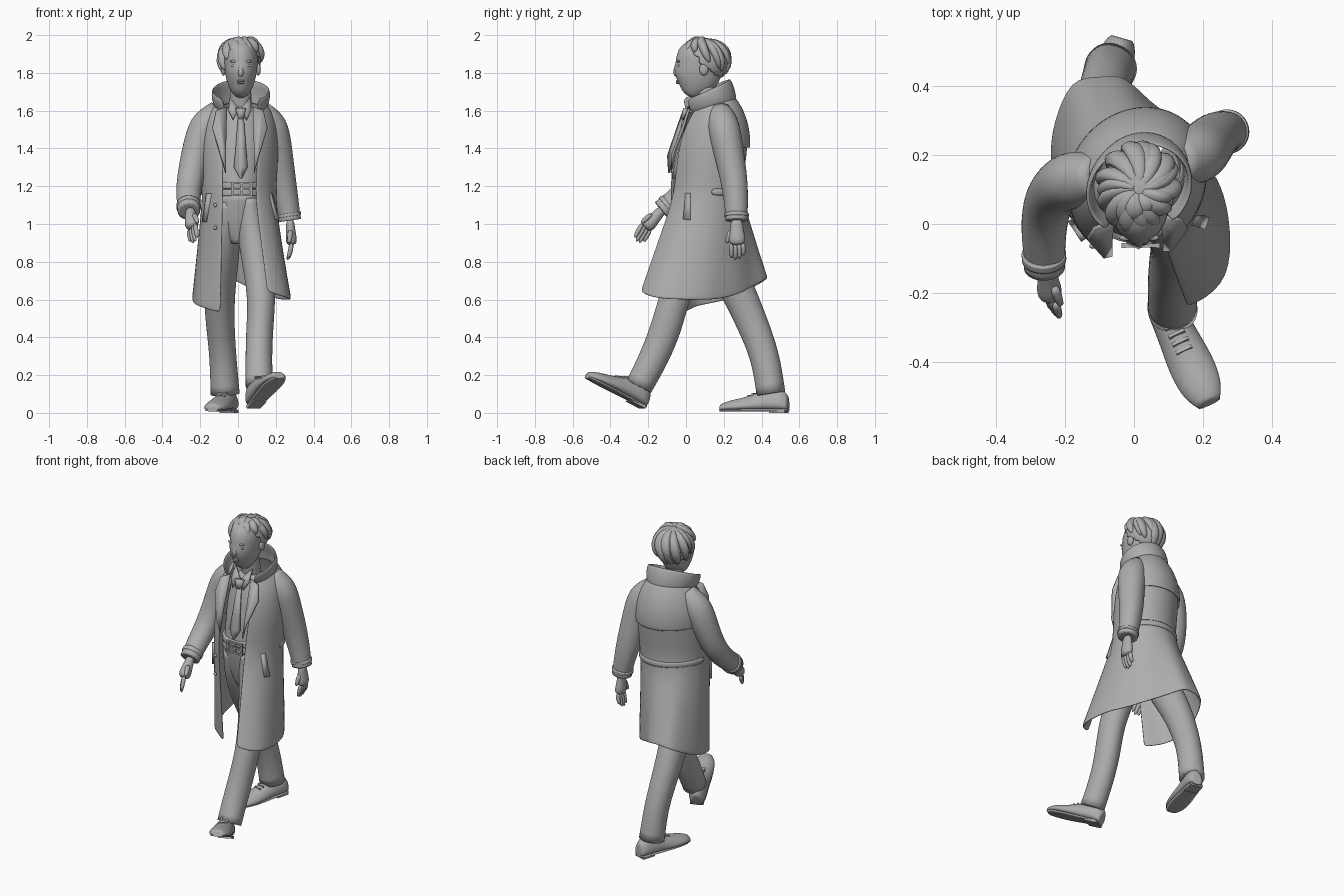
import bpy, bmesh, random
from math import sin, cos, pi, radians
from mathutils import Vector, Matrix

random.seed(4)
if "Cube" in bpy.data.objects:
    bpy.data.objects.remove(bpy.data.objects["Cube"])

grey = bpy.data.materials.new("plain_grey")
grey.use_nodes = True
tone = (.42, .42, .42, 1)
grey.diffuse_color = tone
grey.node_tree.nodes["Principled BSDF"].inputs["Base Color"].default_value = tone


def finish(name, bm, subdivide=0, thick=0, angle=50):
    """Turn a bmesh into a shaded object with optional thickness."""
    bmesh.ops.recalc_face_normals(bm, faces=bm.faces)
    mesh = bpy.data.meshes.new(name)
    bm.to_mesh(mesh)
    bm.free()
    mesh.materials.append(grey)
    mesh.shade_smooth()
    mesh.set_sharp_from_angle(angle=radians(angle))
    obj = bpy.data.objects.new(name, mesh)
    bpy.context.collection.objects.link(obj)
    if thick:
        mod = obj.modifiers.new("thickness", "SOLIDIFY")
        mod.thickness, mod.offset = thick, 0
    if subdivide:
        mod = obj.modifiers.new("smooth", "SUBSURF")
        mod.levels = mod.render_levels = subdivide
    return obj


def loft(name, rings, closed=True, crease=0, subdivide=2, thick=0, angle=180):
    """Skin a list of point rings, capping closed ones."""
    bm = bmesh.new()
    layer = bm.edges.layers.float.new("crease_edge")
    rows = [[bm.verts.new(p) for p in ring] for ring in rings]
    count = len(rows[0])
    for low, high in zip(rows, rows[1:]):
        for i in range(count if closed else count - 1):
            j = (i + 1) % count
            bm.faces.new((low[i], low[j], high[j], high[i]))
    if closed:
        for row in (rows[0], rows[-1]):
            for edge in bm.faces.new(row).edges:
                edge[layer] = crease
    return finish(name, bm, subdivide, thick, angle)


def tube(name, path, sides=10, crease=0, wobble=0, subdivide=2):
    """Limb through (x, y, z, half width, half depth) stations."""
    centres = [Vector(p[:3]) for p in path]
    rings = []
    for i, p in enumerate(path):
        along = (centres[min(i + 1, len(path) - 1)] - centres[max(i - 1, 0)]).normalized()
        side = Vector((1, 0, 0))
        side = (side - along * along.dot(side)).normalized()
        up = along.cross(side)
        ring = []
        for k in range(sides):
            a, s = 2 * pi * k / sides, 1.04 + random.uniform(-wobble, wobble)
            ring.append(centres[i] + side * cos(a) * p[3] * s + up * sin(a) * p[-1] * s)
        rings.append(ring)
    return loft(name, rings, crease=crease, subdivide=subdivide)


def plate(name, points, thick=.012):
    bm = bmesh.new()
    bm.faces.new([bm.verts.new(p) for p in points])
    return finish(name, bm, 0, thick, 30)


def box(name, centre, size):
    bm = bmesh.new()
    bmesh.ops.create_cube(bm, size=1)
    bm.transform(Matrix.Translation(centre) @ Matrix.Diagonal((*size, 1)))
    return finish(name, bm, 0, 0, 30)


def blob(name, centre, radii):
    bm = bmesh.new()
    bmesh.ops.create_uvsphere(bm, u_segments=14, v_segments=10, radius=1)
    bm.transform(Matrix.Translation(centre) @ Matrix.Diagonal((*radii, 1)))
    return finish(name, bm, angle=180)


def arc(z, cx, cy, rx, ry, gap, slope=0, count=15):
    """Open ring from right front edge round the back to the left, falling forward by slope."""
    points = []
    for i in range(count):
        a = gap + (2 * pi - 2 * gap) * i / (count - 1)
        x = cx - rx * sin(a)
        points.append(Vector((x, cy - ry * cos(a) + .12 * x, z - slope * ry * (1 + cos(a)))))
    return points


# Trench coat: body rings above the waist, then a striding hem below it
hem = [Vector(p) for p in (
    (-.09, -.02, .54), (-.16, .01, .56), (-.22, .07, .58), (-.24, .18, .6), (-.23, .3, .64),
    (-.18, .41, .71), (-.1, .43, .72), (-.03, .42, .72), (.04, .36, .68), (.13, .28, .64),
    (.21, .18, .61), (.26, .08, .61), (.28, -.05, .61), (.26, -.19, .62), (.15, -.24, .65))]
waist = arc(1.15, .005, .1, .19, .195, .45)
skirt = []
for t in (1.02, .97, .7, .35):
    row = [w.lerp(h, t) for w, h in zip(waist, hem)]
    for i, p in enumerate(row[1:-1]):
        p.y += .012 * t * (-1) ** i
    skirt.append(row)
torso = [waist, arc(1.3, .01, .11, .2, .195, .45), arc(1.45, .01, .13, .2, .198, .5),
         arc(1.57, .012, .145, .185, .16, .55), arc(1.66, .015, .15, .12, .11, .75)]
loft("coat", skirt + torso, closed=False, thick=.014)

# Upturned collar falling towards the lapels, back cape and waist strap
loft("coat_collar", [arc(1.64, .015, .135, .12, .125, .6, .25), arc(1.69, .015, .12, .148, .138, .62, .35),
                     arc(1.77, .015, .095, .152, .135, .68, .45)], closed=False, thick=.016)
loft("back_cape", [arc(1.4, .01, .125, .205, .21, 1.9), arc(1.5, .01, .135, .2, .197, 1.9),
                   arc(1.6, .014, .148, .165, .152, 1.9), arc(1.67, .015, .15, .11, .105, 1.9)],
     closed=False, thick=.01)
loft("back_strap", [arc(z, .005, .1, .2, .208, 1.6) for z in (1.15, 1.19)],
     closed=False, thick=.012, subdivide=1)


def on_skirt(t, place):
    """Point on the coat below the waist, at a fractional place along its rows."""
    i = int(place)
    a, b = (waist[k].lerp(hem[k], t) for k in (i, i + 1))
    return a.lerp(b, place - i)


# Pockets, lapels and shirt collar on both sides
for name, near, far, drift in (("left_pocket", 12.8, 12.4, -.35), ("right_pocket", 1.1, 1.5, .35)):
    plate(name, [on_skirt(t, p) for t, p in ((-.02, near), (-.02, far), (.24, far + drift), (.24, near + drift))], .034)
for side, s in (("left", 1), ("right", -1)):
    def flip(points):
        return [(.01 + s * x, y + .1 * s * x, z) for x, y, z in points]
    plate(side + "_lapel", flip(((.07, .015, 1.62), (.125, .0, 1.6), (.145, -.03, 1.51),
                                 (.1, -.085, 1.36), (.075, -.082, 1.27), (.075, -.045, 1.42))))
    plate(side + "_shirt_collar", flip(((.005, .015, 1.61), (.055, .05, 1.67), (.06, .01, 1.6), (.035, -.015, 1.55))))
for z in (.98, 1.1):
    blob("coat_button", (-.12, -.064, z), (.01, .008, .01))

# Shirt, tie, waist belt and buckle
tube("shirt", [(0, .07, 1.05, .14, .12), (0, .07, 1.2, .125, .115), (.01, .09, 1.4, .14, .11),
               (.015, .12, 1.54, .13, .11), (.015, .11, 1.64, .06, .06)])
plate("tie_knot", [(-.012, .0, 1.61), (.042, .0, 1.61), (.028, -.012, 1.555), (.002, -.012, 1.555)], .03)
tie = [(.014, -.005, 1.56), (.026, -.035, 1.4), (.036, -.05, 1.3), (.002, -.06, 1.24)]
loft("tie", [[(.015 - w, y, z), (.015, y - .008, z), (.015 + w, y, z)] for w, y, z in tie],
     closed=False, subdivide=0, thick=.012, angle=30)
for z in (1.165, 1.205):
    tube("belt", [(0, .07, z - .017, .132, .122), (0, .07, z + .017, .132, .122)], 20, crease=1)
for x in (-.03, .02, .07):
    box("buckle_bar", (x, -.062, 1.185), (.012, .014, .075))
for z in (1.152, 1.185, 1.218):
    box("buckle_rail", (.02, -.062, z), (.11, .012, .01))

# Trousers
tube("trouser_seat", [(0, .09, .9, .05, .07), (0, .08, 1.0, .115, .1), (0, .07, 1.17, .132, .12)], crease=.7)
tube("left_trouser", [(.06, .07, 1.13, .07, .105), (.07, .062, 1.0, .08, .105), (.1, .02, .82, .085, .095),
                      (.125, -.06, .62, .076, .08), (.117, -.1, .46, .073, .085), (.108, -.165, .3, .072, .08),
                      (.112, -.25, .14, .074, .074)], crease=1, wobble=.04)
tube("right_trouser", [(-.055, .075, 1.13, .075, .105), (-.065, .1, 1.0, .085, .11), (-.085, .18, .82, .09, .105),
                       (-.1, .275, .65, .085, .095), (-.097, .35, .48, .077, .086), (-.08, .42, .3, .073, .078),
                       (-.068, .45, .1, .077, .078)], crease=1, wobble=.04)


def shoe(side, heel, pitch, yaw):
    """Upper, sole, heel block and laces, placed by the heel."""
    place = (Matrix.Translation(heel) @ Matrix.Rotation(radians(yaw), 4, "Z")
             @ Matrix.Rotation(radians(-pitch), 4, "X"))
    outline = [(0, .034, .09), (-.03, .054, .13), (-.1, .056, .135), (-.17, .062, .105),
               (-.25, .07, .08), (-.33, .062, .064), (-.37, .036, .046)]
    upper, sole = [], []
    for y, w, top in outline:
        upper.append([(w * a, y, .012 + (top - .012) * b) for a, b in
                      ((-1, 0), (-1, .45), (-.6, .88), (0, 1.04), (.6, .88), (1, .45), (1, 0))])
        sole.append([(w * a, y, b) for a, b in ((-1, .006), (-1, .024), (1, .024), (1, .006))])
    parts = [loft(side + "_shoe", upper, crease=.5), loft(side + "_sole", sole, crease=1, subdivide=1, angle=40),
             box(side + "_heel", (0, -.05, .008), (.08, .085, .016))]
    for i in range(4):
        parts.append(box(side + "_lace", (0, -.14 - .024 * i, .118 - .01 * i), (.05, .01, .012)))
    for part in parts:
        part.data.transform(place)


shoe("left", (.08, -.225, .02), 25, 25)
shoe("right", (-.035, .54, 0), 0, -16)

# Sleeves with turned cuffs and straps
sleeves = {
    "right": [(-.1, .14, 1.6, .06), (-.175, .13, 1.53, .09), (-.22, .11, 1.39, .079), (-.256, .06, 1.23, .073),
              (-.264, -.04, 1.14, .065), (-.26, -.125, 1.07, .058)],
    "left": [(.12, .18, 1.6, .06), (.18, .195, 1.53, .09), (.208, .225, 1.39, .081), (.234, .255, 1.23, .074),
             (.262, .268, 1.1, .064), (.274, .268, 1.02, .058)]}
for side, path in sleeves.items():
    tube(side + "_sleeve", path, crease=1, wobble=.04)
    a, b = Vector(path[-2][:3]), Vector(path[-1][:3])
    for part, start, end, r in (("_cuff", .5, 1.02, .06), ("_cuff_strap", .55, .75, .065)):
        tube(side + part, [(*a.lerp(b, t), r) for t in (start, end)], 12, crease=1)


def hand(side, wrist, along, spread, palm, wide):
    """Palm, four curled fingers and a thumb."""
    wrist, along, spread = Vector(wrist), Vector(along).normalized(), Vector(spread).normalized()
    curl = Vector(palm)
    tube(side + "_hand", [(*(wrist + along * d), wide * s, (.072 - wide) * s)
                          for d, s in ((-.03, .8), (.03, .85), (.07, 1.1), (.115, 1))], 8)
    for i in range(4):
        root = wrist + along * .1 + spread * (.032 - .021 * i)
        size = (.085, .095, .09, .07)[i]
        tube(side + "_finger", [(*(root + along * size * t + curl * size * t * t * .5), r)
                                for t, r in ((0, .015), (.5, .015), (1, .011))], 6, subdivide=1)
    root = wrist + along * .03 + spread * .03
    tube(side + "_thumb", [(*(root + (along + spread * .35 + curl * .3) * d), r)
                           for d, r in ((0, .018), (.04, .016), (.075, .011))], 6, subdivide=1)


hand("right", (-.252, -.14, 1.06), (.06, -.5, -.55), (.5, -.6, .5), (.1, .3, -.4), .036)
hand("left", (.277, .268, 1.0), (.06, .03, -1), (0, -1, 0), (-.6, 0, 0), .029)

# Head with simple face features
tube("neck", [(.015, .13, 1.56, .065), (.015, .11, 1.66, .056), (.015, .095, 1.76, .058)])
tube("head", [(.015, .004, 1.68, .026, .03), (.015, .03, 1.712, .056, .08), (.015, .05, 1.765, .077, .122),
              (.015, .07, 1.83, .088, .126), (.015, .08, 1.9, .092, .128), (.015, .1, 1.96, .06, .08)], 14)
tube("nose", [(.015, -.044, 1.86, .009), (.015, -.052, 1.825, .012), (.015, -.06, 1.798, .016, .013),
              (.015, -.044, 1.782, .013)], 8)
for z, w in ((1.757, .022), (1.747, .018)):
    blob("lip", (.015, -.042, z), (w, .012, .006))
for s in (-1, 1):
    x = .015 + s * .036
    blob("eye", (x, -.038, 1.838), (.014, .008, .007))
    blob("brow", (x, -.04, 1.861), (.022, .009, .007))
    blob("ear", (.015 + s * .092, .095, 1.82), (.014, .024, .034))

# Swept hair: a cap trimmed at the hairline, covered in two layers of uneven locks
bm = bmesh.new()
bmesh.ops.create_uvsphere(bm, u_segments=24, v_segments=16, radius=1)
bm.transform(Matrix.Translation((.015, .1, 1.865)) @ Matrix.Diagonal((.102, .124, .113, 1)))
trim = [v for v in bm.verts if v.co.z < 1.9 - .85 * v.co.y]
bmesh.ops.delete(bm, geom=trim, context="VERTS")
finish("hair_cap", bm, 1, .012, 180)
for layer, count in ((0, 13), (1, 9)):
    for i in range(count):
        a = 2 * pi * i / count + random.uniform(-.15, .15)
        low = -.28 - .72 * sin(a) + random.uniform(-.15, .1) + .45 * layer
        fat = random.uniform(.8, 1.2)
        path = []
        for k, r in enumerate((.01, .024, .034, .036, .03, .012)):
            e, b = 1.5 + (low - 1.5) * k / 5, a + .12 * k
            path.append((.015 + .103 * cos(b) * cos(e), .1 + .13 * sin(b) * cos(e),
                         1.865 + .113 * sin(e), r * fat, r * fat * .7))
        tube("hair_lock", path, 6, subdivide=1)
